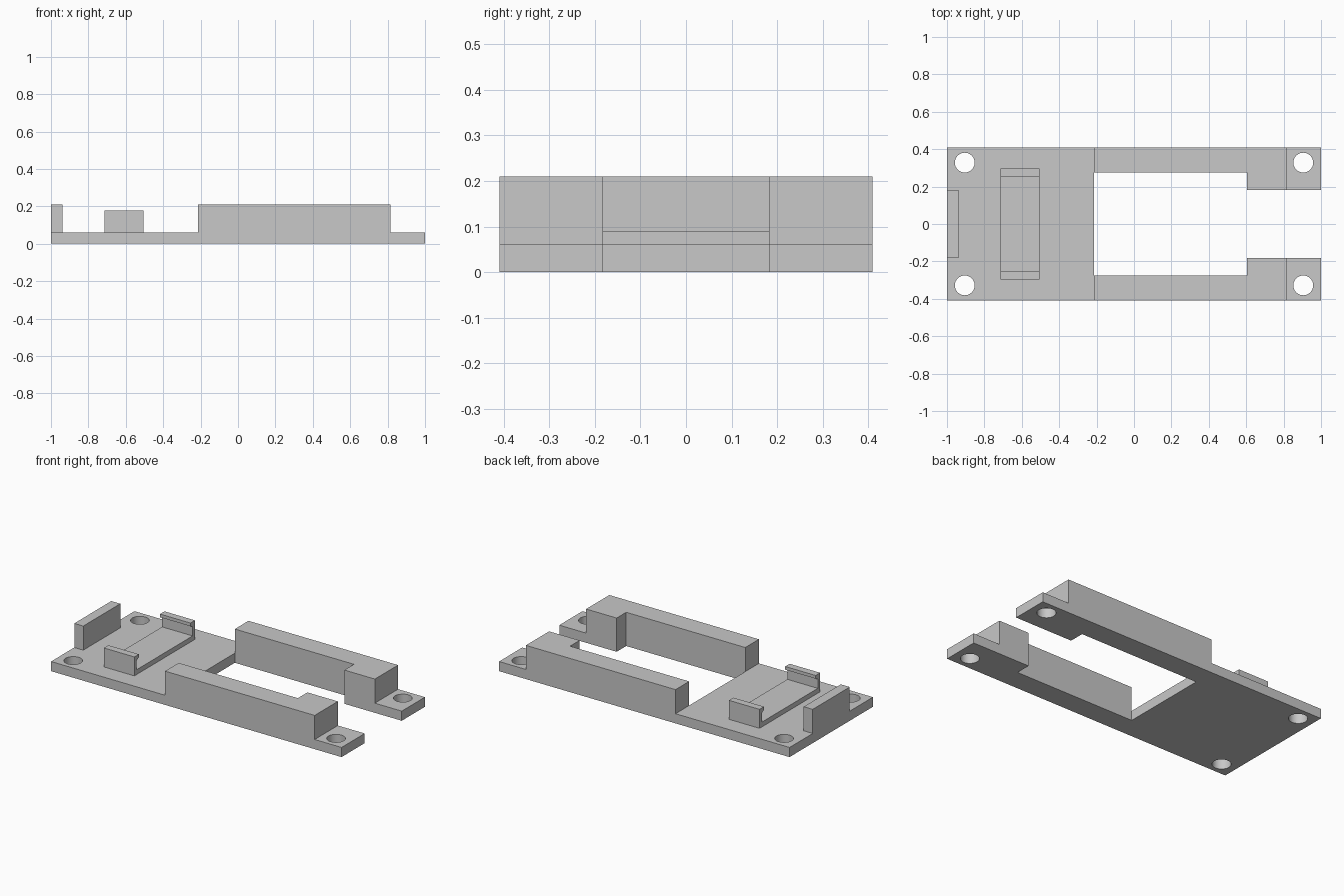
import bpy, bmesh, math
from mathutils import Vector

if "Cube" in bpy.data.objects:
    bpy.data.objects.remove(bpy.data.objects["Cube"])

grey = bpy.data.materials.new("matte grey")
grey.diffuse_color = (0.58, 0.58, 0.58, 1)
grey.use_nodes = True
grey.node_tree.nodes["Principled BSDF"].inputs["Base Color"].default_value = grey.diffuse_color


def prism(name, points, direction):
    """Extrude a closed 3D outline along a direction."""
    bm = bmesh.new()
    face = bm.faces.new([bm.verts.new(p) for p in points])
    ext = bmesh.ops.extrude_face_region(bm, geom=[face], use_keep_orig=True)
    moved = [g for g in ext["geom"] if isinstance(g, bmesh.types.BMVert)]
    bmesh.ops.translate(bm, verts=moved, vec=Vector(direction))
    bmesh.ops.recalc_face_normals(bm, faces=bm.faces)
    mesh = bpy.data.meshes.new(name)
    bm.to_mesh(mesh)
    bm.free()
    mesh.materials.append(grey)
    ob = bpy.data.objects.new(name, mesh)
    bpy.context.collection.objects.link(ob)
    return ob


def flat(points, z):
    return [(x, y, z) for x, y in points]


def mirrored(half):
    """Complete a 3D outline by reflecting it across y = 0."""
    return half + [(x, -y, z) for x, y, z in reversed(half)]


W, T, H = 0.41, 0.06, 0.21          # half width, plate thickness, full height
OPEN_X, STEP_X = -0.215, 0.605      # ends of the wide opening
OPEN_Y, SLOT_Y = 0.276, 0.182       # half widths of opening and slot

# Base plate with a stepped opening reaching the right end
base = prism("base_plate", mirrored(flat([
    (OPEN_X, OPEN_Y), (STEP_X, OPEN_Y), (STEP_X, SLOT_Y),
    (1, SLOT_Y), (1, W), (-1, W)], 0)), (0, 0, T))

# Screw holes in the four corners
for sx in (-1, 1):
    for sy in (-1, 1):
        ring = [(sx * 0.905 + 0.053 * math.cos(a), sy * 0.328 + 0.053 * math.sin(a))
                for a in (i * math.tau / 40 for i in range(40))]
        cutter = prism("hole_cutter", flat(ring, -0.05), (0, 0, 0.2))
        cutter.hide_render = True
        cutter.hide_viewport = True
        cut = base.modifiers.new("screw_hole", 'BOOLEAN')
        cut.operation, cut.solver, cut.object = 'DIFFERENCE', 'EXACT', cutter

# Side rails with a wider block at the right end
for side, s in (("front", -1), ("back", 1)):
    rail = [(OPEN_X, W), (OPEN_X, OPEN_Y), (STEP_X, OPEN_Y),
            (STEP_X, SLOT_Y), (0.815, SLOT_Y), (0.815, W)]
    prism(side + "_rail", flat([(x, y * s) for x, y in rail], T), (0, 0, H - T))

# End stop
prism("end_stop", mirrored(flat([(-1, SLOT_Y), (-0.938, SLOT_Y)], T)), (0, 0, H - T))

# Snap-in cradle: floor, two thin walls and inward hooks in one profile
prism("clip_cradle", mirrored([(-0.715, y, z) for y, z in (
    (0.298, T), (0.298, 0.178), (0.254, 0.178),
    (0.254, 0.158), (0.275, 0.148), (0.275, 0.09))]), (0.21, 0, 0))

# Smooth hole walls, crisp edges
bpy.context.view_layer.objects.active = base
base.select_set(True)
for m in list(base.modifiers):
    bpy.ops.object.modifier_apply(modifier=m.name)
bpy.ops.object.shade_smooth_by_angle(angle=math.radians(30))
for ob in [o for o in bpy.data.objects if o.name.startswith("hole_cutter")]:
    bpy.data.objects.remove(ob)
